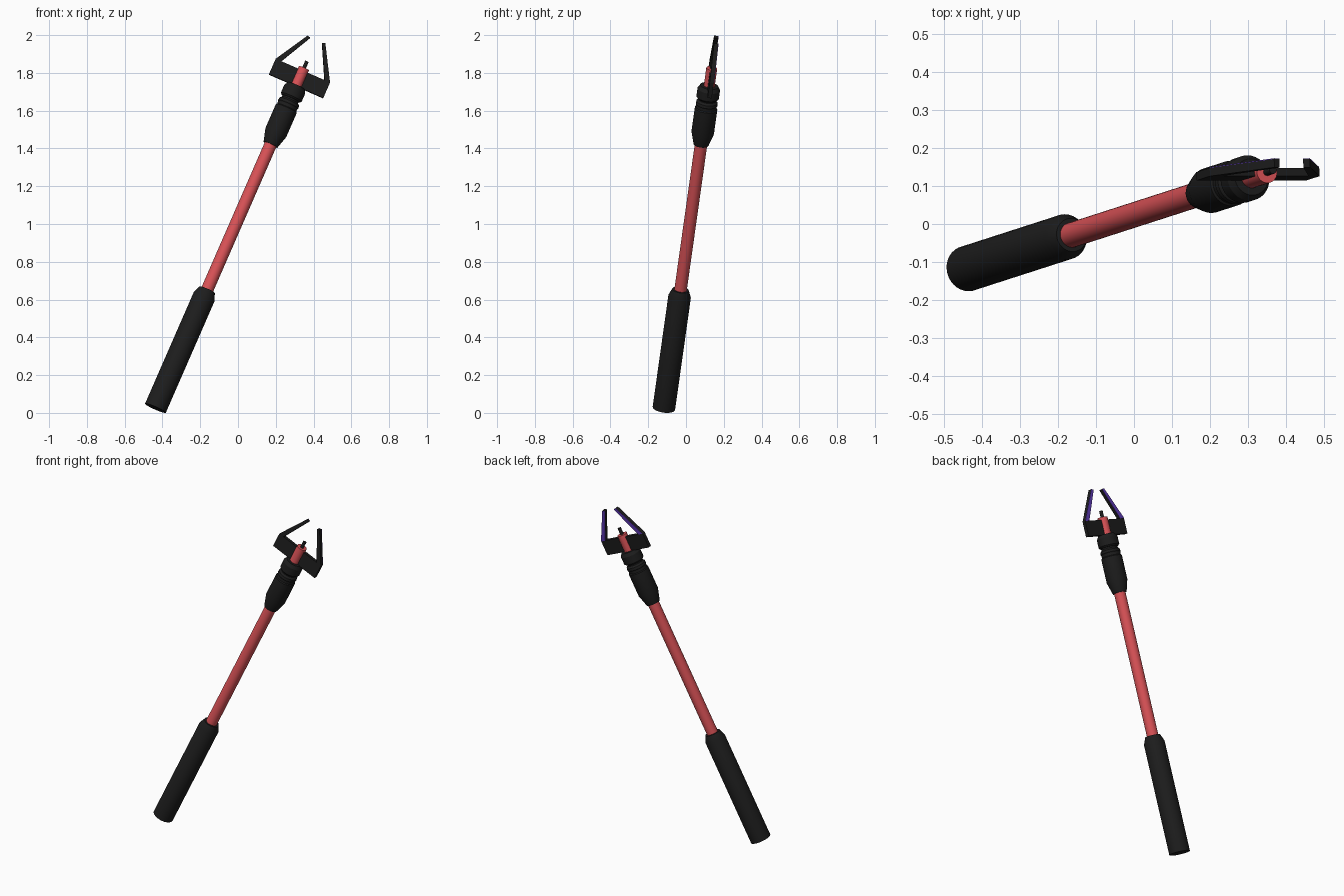
import bpy, bmesh, math
from mathutils import Vector, Matrix

if "Cube" in bpy.data.objects:
    bpy.data.objects.remove(bpy.data.objects["Cube"])

# Tilted local frame: x across the clamp, y backwards, z along the pole
D = Vector((0.397, 0.128, 0.909)).normalized()
B = Vector((D.z, 0, -D.x)).normalized()
N = D.cross(B)
FRAME = Matrix((B, N, D)).transposed().to_4x4()
FRAME.translation = (-0.437, -0.117, 0.025)
CLAMP = 1.92


def material(name, color):
    m = bpy.data.materials.new(name)
    m.diffuse_color = (*color, 1)
    m.use_nodes = True
    m.node_tree.nodes["Principled BSDF"].inputs["Base Color"].default_value = m.diffuse_color
    return m


black = material("black", (0.012, 0.012, 0.012))
red = material("red", (0.70, 0.085, 0.095))
purple = material("purple", (0.12, 0.045, 0.5))


def finish(name, bm, mat, smooth=False):
    bmesh.ops.recalc_face_normals(bm, faces=bm.faces)
    me = bpy.data.meshes.new(name)
    bm.to_mesh(me)
    bm.free()
    me.materials.append(mat)
    ob = bpy.data.objects.new(name, me)
    bpy.context.collection.objects.link(ob)
    ob.matrix_world = FRAME
    if smooth:
        bpy.ops.object.select_all(action='DESELECT')
        ob.select_set(True)
        bpy.context.view_layer.objects.active = ob
        bpy.ops.object.shade_smooth_by_angle(angle=math.radians(30))
    return ob


def turned(name, profile, mat, sides=32):
    """Closed round part from (radius, height) pairs."""
    bm = bmesh.new()
    rings = [[bm.verts.new((r * math.cos(math.tau * i / sides),
                            r * math.sin(math.tau * i / sides), h))
              for i in range(sides)] for r, h in profile]
    for lo, hi in zip(rings, rings[1:]):
        for i in range(sides):
            j = (i + 1) % sides
            bm.faces.new((lo[i], lo[j], hi[j], hi[i]))
    bm.faces.new(rings[0])
    bm.faces.new(rings[-1])
    return finish(name, bm, mat, True)


def plate(name, outline, y0, y1, mat):
    """Flat plate from an outline in the clamp plane."""
    bm = bmesh.new()
    f = bm.faces.new([bm.verts.new((x, y0, CLAMP + z)) for x, z in outline])
    ext = bmesh.ops.extrude_face_region(bm, geom=[f])
    bmesh.ops.translate(bm, vec=(0, y1 - y0, 0),
                        verts=[v for v in ext["geom"] if isinstance(v, bmesh.types.BMVert)])
    return finish(name, bm, mat)


# Handle and pole
turned("handle", [(0.06, 0), (0.06, 0.65), (0.044, 0.69)], black)
turned("pole", [(0.033, 0.66), (0.033, 1.56)], red)

# Flared joint with grooves, then the collar
turned("joint", [(0.040, 1.535), (0.060, 1.605), (0.060, 1.745), (0.055, 1.75),
                 (0.055, 1.765), (0.058, 1.77), (0.056, 1.785), (0.046, 1.795),
                 (0.046, 1.81)], black)
turned("collar", [(0.052, 1.803), (0.060, 1.812), (0.060, 1.858), (0.048, 1.878)], black)

# Clamp post and screw pin
turned("post", [(0.029, 1.86), (0.029, 1.98)], red)
turned("pin", [(0.010, 1.97), (0.010, 2.02)], black, 16)

# Cross bar of the phone clamp
plate("cross_bar", [(-0.157, -0.045), (0.157, -0.045), (0.157, 0.045), (-0.157, 0.045)],
      -0.009, 0.013, black)

# Inward leaning arms with coloured pads on the back
arm = [(0.157, 0.045), (0.051, 0.227), (0.034, 0.222), (0.125, 0.045)]
for side, label in ((-1, "left"), (1, "right")):
    outline = [(side * x, z) for x, z in arm]
    plate(label + "_arm", outline, -0.009, 0.013, black)
    plate(label + "_arm_pad", outline, 0.013, 0.015, purple)
